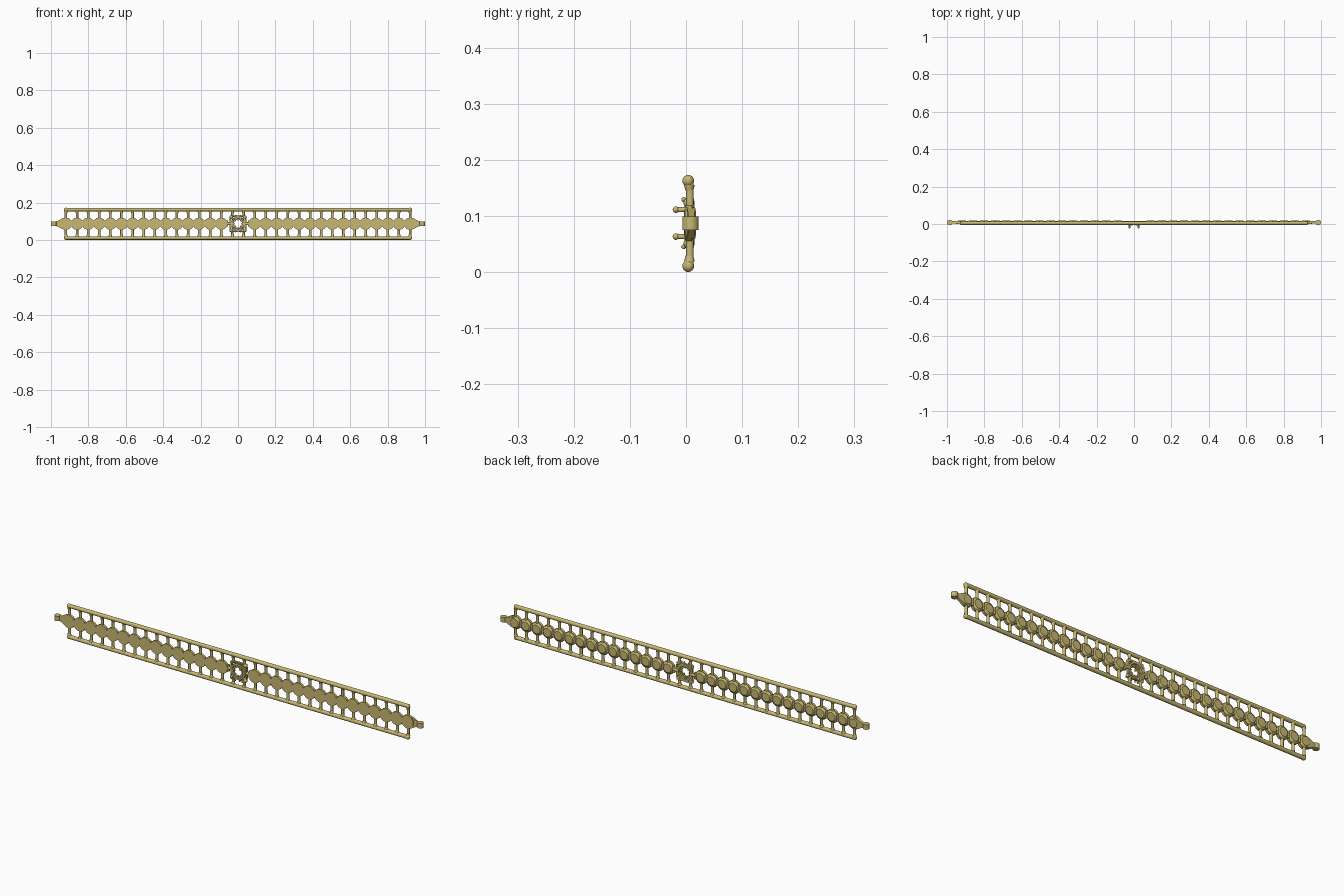
import bpy, bmesh, math
from mathutils import Vector, Matrix

if "Cube" in bpy.data.objects:
    bpy.data.objects.remove(bpy.data.objects["Cube"])

gold = bpy.data.materials.new("gold")
gold.diffuse_color = (0.58, 0.48, 0.17, 1)
gold.use_nodes = True
gold.node_tree.nodes["Principled BSDF"].inputs["Base Color"].default_value = gold.diffuse_color

ZC = 0.087                 # height of the centre line
N = 31                     # gaps between cross bars
STEP = 1.84 / N
XS = [-0.92 + STEP * i for i in range(N + 1)]


def rod(bm, a, b, r1, r2=None, seg=12):
    """Cylinder or cone between two points."""
    a, b = Vector(a), Vector(b)
    d = b - a
    m = Matrix.Translation((a + b) / 2) @ d.to_track_quat('Z', 'Y').to_matrix().to_4x4()
    bmesh.ops.create_cone(bm, cap_ends=True, segments=seg, radius1=r1,
                          radius2=r1 if r2 is None else r2, depth=d.length, matrix=m)


def ball(bm, p, r):
    bmesh.ops.create_uvsphere(bm, u_segments=12, v_segments=8, radius=r,
                              matrix=Matrix.Translation(p))


def box(bm, p, s):
    bmesh.ops.create_cube(bm, size=1, matrix=Matrix.Translation(p) @ Matrix.Diagonal((*s, 1)))


def ring(bm, c, axis, R, r0, h, seg=16):
    """Flat washer: outer radius R, inner radius r0, thickness h along axis."""
    q = Vector(axis).to_track_quat('Z', 'Y').to_matrix().to_4x4()
    m = Matrix.Translation(c) @ q
    loops = []
    for i in range(seg):
        t = 2 * math.pi * (i + 0.5) / seg
        loops.append([bm.verts.new(m @ Vector((r * math.cos(t), r * math.sin(t), z)))
                      for r, z in ((R, -h/2), (R, h/2), (r0, h/2), (r0, -h/2))])
    for i in range(seg):
        a, b = loops[i], loops[(i + 1) % seg]
        for k in range(4):
            j = (k + 1) % 4
            bm.faces.new((a[k], b[k], b[j], a[j]))


def finish(bm, name):
    bmesh.ops.recalc_face_normals(bm, faces=bm.faces)
    me = bpy.data.meshes.new(name)
    bm.to_mesh(me)
    bm.free()
    ob = bpy.data.objects.new(name, me)
    bpy.context.collection.objects.link(ob)
    me.materials.append(gold)
    bpy.ops.object.select_all(action='DESELECT')
    ob.select_set(True)
    bpy.context.view_layer.objects.active = ob
    bpy.ops.object.shade_smooth_by_angle(angle=math.radians(35))
    return ob


# long rails with rounded ends
for name, z in (("lower_rail", 0.0105), ("upper_rail", 0.1625)):
    bm = bmesh.new()
    rod(bm, (-0.92, 0.005, z), (0.92, 0.005, z), 0.0095, seg=16)
    for x in (-0.92, 0.92):
        ball(bm, (x, 0.004, z), 0.0105)
    finish(bm, name)

# cross bars with flared collars where they meet the rails
bm = bmesh.new()
for x in XS:
    for s in (-1, 1):
        zin = 0.025 if abs(x) > 0.05 else 0.035
        rod(bm, (x, 0.007, ZC + s * zin), (x, 0.007, ZC + s * 0.074), 0.0068)
        rod(bm, (x, 0.006, ZC + s * 0.058), (x, 0.006, ZC + s * 0.068), 0.007, 0.0095)
finish(bm, "cross_bars")

# round links: flat front disc with a narrower stepped back
bm = bmesh.new()
for x in XS:
    if abs(x) < 0.05:
        continue
    rod(bm, (x, -0.001, ZC), (x, 0.011, ZC), 0.0325, seg=20)
    rod(bm, (x, 0.011, ZC), (x, 0.018, ZC), 0.0305, 0.021, seg=20)
finish(bm, "round_links")

# hinge barrels joining neighbouring links
bm = bmesh.new()
for a, b in zip(XS, XS[1:]):
    x = (a + b) / 2
    if abs(x) > 0.05:
        rod(bm, (x, 0.009, ZC - 0.016), (x, 0.009, ZC + 0.016), 0.007)
finish(bm, "link_hinges")

# tapered end clasps, each with a vertical eye
for name, s in (("left_clasp", -1), ("right_clasp", 1)):
    bm = bmesh.new()
    secs = [(0.925, 0.032, 0.0, 0.017), (0.942, 0.027, 0.002, 0.016),
            (0.962, 0.016, 0.004, 0.015), (0.978, 0.011, 0.004, 0.015)]
    rows = [[bm.verts.new((s * x, y, ZC + z)) for y, z in
             ((y0, -h), (y1, -h * 0.85), (y1, h * 0.85), (y0, h))] for x, h, y0, y1 in secs]
    for a, b in zip(rows, rows[1:]):
        for k in range(4):
            j = (k + 1) % 4
            bm.faces.new((a[k], a[j], b[j], b[k]))
    bm.faces.new(rows[0])
    bm.faces.new(rows[-1])
    rod(bm, (s * 0.985, 0.008, ZC - 0.012), (s * 0.985, 0.008, ZC + 0.012), 0.0145, seg=20)
    finish(bm, name)

# openwork centre ornament: outer ring and inner collar
bm = bmesh.new()
ring(bm, (0, 0.006, ZC), (0, 1, 0), 0.040, 0.031, 0.018, seg=16)
ring(bm, (0, 0.001, ZC), (0, 1, 0), 0.029, 0.022, 0.010, seg=16)
for i in range(8):
    t = math.pi * i / 4
    c, d = math.cos(t), math.sin(t)
    rod(bm, (0.018 * c, 0.004, ZC + 0.018 * d), (0.035 * c, 0.004, ZC + 0.035 * d), 0.003, 0.005, 8)
finish(bm, "ornament_rings")

# square frame round the ornament, with studs
bm = bmesh.new()
for s in (-1, 1):
    box(bm, (0, 0.009, ZC + s * 0.040), (0.082, 0.010, 0.007))
    box(bm, (s * 0.041, 0.009, ZC), (0.007, 0.010, 0.060))
    rod(bm, (s * 0.035, 0.009, ZC), (s * 0.062, 0.009, ZC), 0.008)
    for u in (-1, 1):
        ball(bm, (s * 0.036, 0.005, ZC + u * 0.036), 0.0095)
        for k in (0.012, 0.026):
            ball(bm, (s * k, -0.004, ZC + u * 0.042), 0.0045)
finish(bm, "ornament_frame")

# four prongs standing out at the front
bm = bmesh.new()
for s in (-1, 1):
    for u in (-1, 1):
        p = (s * 0.024, -0.018, ZC + u * 0.024)
        rod(bm, (p[0], 0.004, p[2]), p, 0.0045)
        ball(bm, p, 0.0058)
finish(bm, "ornament_prongs")
